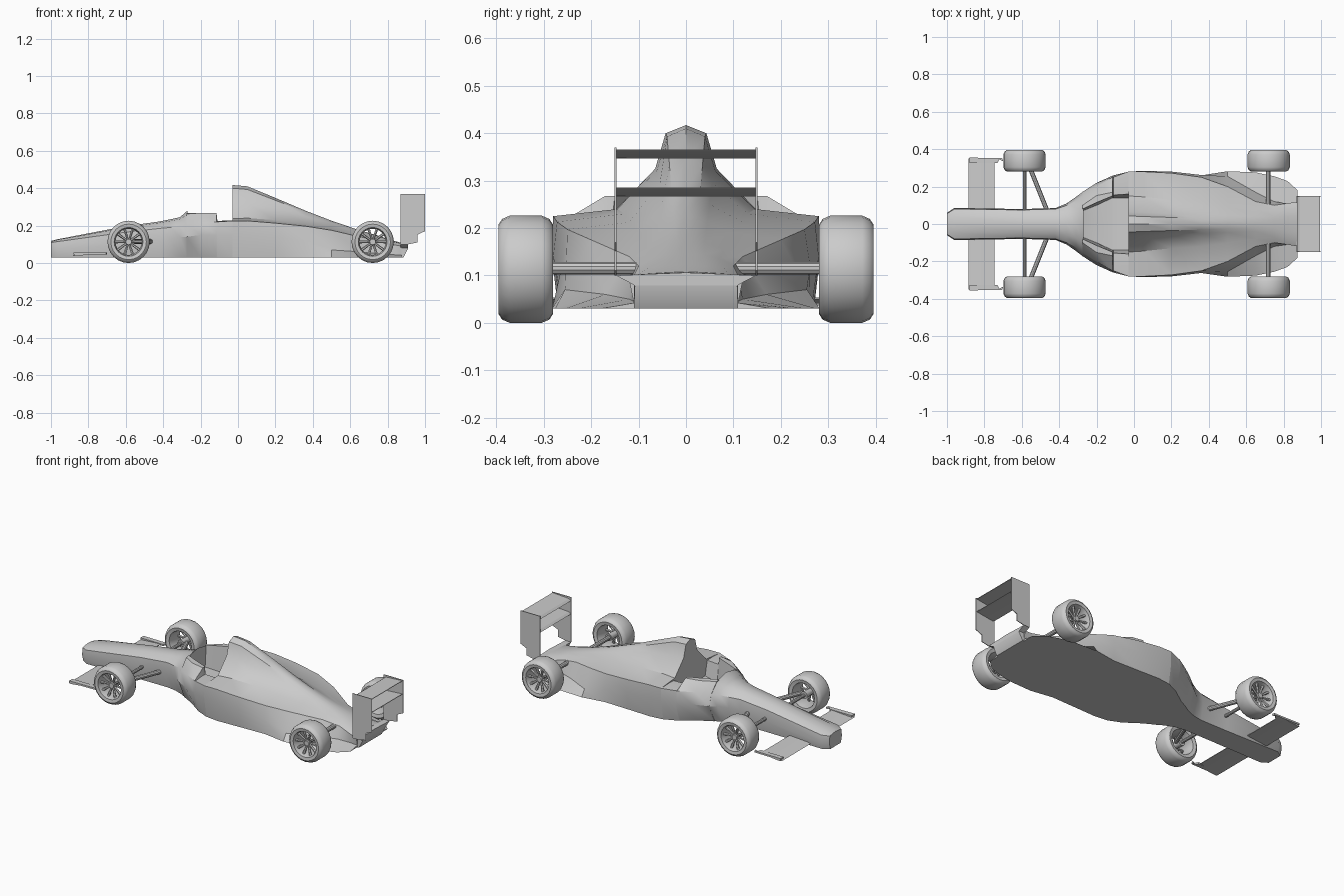
import bpy, bmesh, math
from mathutils import Vector, Matrix

if "Cube" in bpy.data.objects:
    bpy.data.objects.remove(bpy.data.objects["Cube"])

grey = bpy.data.materials.new("plain grey")
grey.use_nodes = True
grey.diffuse_color = (0.6, 0.6, 0.6, 1)
grey.node_tree.nodes["Principled BSDF"].inputs["Base Color"].default_value = (0.6, 0.6, 0.6, 1)


def finish(name, bm, angle=35):
    """Turn a bmesh into a named, smooth shaded object."""
    bmesh.ops.recalc_face_normals(bm, faces=bm.faces)
    mesh = bpy.data.meshes.new(name)
    bm.to_mesh(mesh)
    bm.free()
    mesh.materials.append(grey)
    obj = bpy.data.objects.new(name, mesh)
    bpy.context.collection.objects.link(obj)
    bpy.ops.object.select_all(action="DESELECT")
    obj.select_set(True)
    bpy.context.view_layer.objects.active = obj
    bpy.ops.object.shade_smooth_by_angle(angle=math.radians(angle))
    return obj


def loft(name, stations):
    """Skin half sections (x, [(y, z), ...]) mirrored across y = 0."""
    bm = bmesh.new()
    rings = []
    for x, half in stations:
        outline = half + [(-y, z) for y, z in reversed(half) if y > 0]
        rings.append([bm.verts.new((x, y, z)) for y, z in outline])
    count = len(rings[0])
    for a, b in zip(rings, rings[1:]):
        for i in range(count):
            j = (i + 1) % count
            bm.faces.new((a[i], a[j], b[j], b[i]))
    bm.faces.new(rings[0])
    bm.faces.new(rings[-1])
    return finish(name, bm)


def prism(name, outline, offset):
    """Extrude a closed outline of 3D points by an offset vector."""
    bm = bmesh.new()
    face = bm.faces.new([bm.verts.new(p) for p in outline])
    new = bmesh.ops.extrude_face_region(bm, geom=[face])["geom"]
    bmesh.ops.translate(bm, vec=offset,
                        verts=[v for v in new if isinstance(v, bmesh.types.BMVert)])
    return finish(name, bm, 30)


def add_rod(bm, start, end, r1, r2=None, sides=10):
    """Add a round bar between two points."""
    start, end = Vector(start), Vector(end)
    axis = end - start
    turn = axis.to_track_quat("Z", "Y").to_matrix().to_4x4()
    bmesh.ops.create_cone(bm, cap_ends=True, segments=sides, radius1=r1,
                          radius2=r2 or r1, depth=axis.length,
                          matrix=Matrix.Translation((start + end) / 2) @ turn)


def rod(name, start, end, radius):
    bm = bmesh.new()
    add_rod(bm, start, end, radius)
    return finish(name, bm)


def wheel(name, x, side):
    """Tyre and rim revolved around y, with hub and spokes."""
    profile = [(.075, .285), (.095, .281), (.106, .288), (.113, .304), (.113, .372),
               (.106, .388), (.095, .395), (.077, .392), (.074, .38), (.07, .36),
               (.07, .31)]
    bm = bmesh.new()
    sides = 24
    rings = []
    for k in range(sides):
        a = math.tau * k / sides
        rings.append([bm.verts.new((x + r * math.cos(a), side * y, .113 + r * math.sin(a)))
                      for r, y in profile])
    for k in range(sides):
        a, b = rings[k], rings[(k + 1) % sides]
        for i in range(len(profile)):
            j = (i + 1) % len(profile)
            bm.faces.new((a[i], a[j], b[j], b[i]))
    # hub and spokes
    add_rod(bm, (x, side * .29, .113), (x, side * .375, .113), .022, .016, 12)
    for k in range(10):
        a = math.tau * k / 10
        c, s = math.cos(a), math.sin(a)
        add_rod(bm, (x + .015 * c, side * .36, .113 + .015 * s),
                (x + .074 * c, side * .368, .113 + .074 * s), .006, .008, 6)
    return finish(name, bm)


# nose, widening into the front of the cockpit
loft("nose", [
    (-1, [(.05, .03), (.06, .07), (.055, .11), (.03, .115), (0, .118)]),
    (-.96, [(.075, .03), (.086, .07), (.08, .115), (.045, .125), (0, .128)]),
    (-.6, [(.07, .03), (.08, .1), (.075, .165), (.045, .19), (0, .197)]),
    (-.42, [(.07, .03), (.085, .12), (.08, .185), (.05, .215), (0, .222)]),
    (-.36, [(.08, .03), (.11, .13), (.1, .19), (.06, .225), (0, .234)]),
    (-.31, [(.1, .03), (.145, .14), (.125, .2), (.075, .235), (0, .245)]),
    (-.27, [(.12, .03), (.175, .14), (.155, .205), (.1, .26), (0, .28)]),
])

# open cockpit with a raised rim
loft("cockpit_tub", [
    (-.275, [(.12, .03), (.172, .14), (.152, .205), (.1, .262), (.08, .268), (.07, .14), (0, .14)]),
    (-.2, [(.16, .03), (.22, .15), (.2, .215), (.152, .268), (.115, .268), (.1, .12), (0, .12)]),
    (-.115, [(.22, .03), (.258, .15), (.25, .22), (.17, .268), (.15, .268), (.14, .12), (0, .12)]),
    (-.11, [(.225, .03), (.26, .15), (.25, .22), (.19, .225), (.155, .225), (.14, .12), (0, .12)]),
    (-.03, [(.26, .03), (.28, .15), (.28, .225), (.2, .228), (.16, .226), (.14, .14), (0, .14)]),
])

# engine cover, sidepods and tapering tail
loft("engine_cover_and_sidepods", [
    (-.03, [(.26, .03), (.28, .15), (.28, .225), (.15, .237), (.065, .325), (.043, .4), (0, .417)]),
    (.05, [(.27, .03), (.284, .15), (.28, .225), (.145, .24), (.062, .32), (.04, .393), (0, .41)]),
    (.2, [(.265, .03), (.28, .14), (.272, .213), (.13, .23), (.055, .295), (.035, .335), (0, .348)]),
    (.36, [(.26, .03), (.262, .12), (.25, .197), (.12, .212), (.05, .25), (.03, .272), (0, .28)]),
    (.5, [(.282, .03), (.255, .07), (.2, .175), (.1, .19), (.045, .213), (.025, .222), (0, .226)]),
    (.65, [(.276, .03), (.17, .06), (.12, .14), (.08, .155), (.04, .17), (.02, .174), (0, .175)]),
    (.75, [(.255, .03), (.12, .05), (.1, .12), (.07, .135), (.04, .143), (.02, .145), (0, .146)]),
    (.82, [(.23, .03), (.11, .045), (.11, .1), (.08, .115), (.04, .12), (.02, .122), (0, .123)]),
    (.875, [(.18, .03), (.11, .042), (.12, .09), (.09, .103), (.04, .106), (.02, .107), (0, .107)]),
])
loft("tail", [
    (.87, [(.11, .03), (.11, .08), (.148, .1), (0, .107)]),
    (.885, [(.11, .03), (.11, .08), (.148, .1), (0, .107)]),
    (.91, [(.108, .078), (.11, .08), (.148, .1), (0, .106)]),
])

# wheels, suspension and wing end pieces, one set per side
for side, label in ((1, "left"), (-1, "right")):
    wheel("front_wheel_" + label, -.585, side)
    wheel("rear_wheel_" + label, .72, side)
    rod("front_axle_" + label, (-.585, side * .06, .113), (-.585, side * .3, .113), .01)
    rod("front_strut_" + label, (-.46, side * .06, .115), (-.56, side * .31, .115), .013)
    rod("rear_axle_" + label, (.717, side * .06, .115), (.717, side * .3, .115), .013)
    plate = [(.87, .37), (1, .37), (1, .17), (.96, .152), (.96, .11), (.91, .1), (.87, .1)]
    prism("rear_wing_endplate_" + label, [(x, side * .151, z) for x, z in plate],
          (0, -side * .004, 0))
    tip = [(-.88, .325), (-.73, .325), (-.72, .345), (-.7, .335), (-.705, .352), (-.88, .355)]
    prism("front_wing_tip_" + label, [(x, side * y, .046) for x, y in tip], (0, 0, .01))

# front wing, spanning under the nose
wing = [(-.885, .04), (-.87, .037), (-.745, .05), (-.745, .054), (-.87, .046)]
prism("front_wing", [(x, -.35, z) for x, z in wing], (0, .7, 0))

# rear wing blades
for name, z in (("rear_wing_upper_blade", .355), ("rear_wing_lower_blade", .275)):
    blade = [(.872, z - .006), (.885, z - .008), (.995, z + .008), (.995, z + .011), (.885, z + .004)]
    prism(name, [(x, -.148, h) for x, h in blade], (0, .296, 0))
